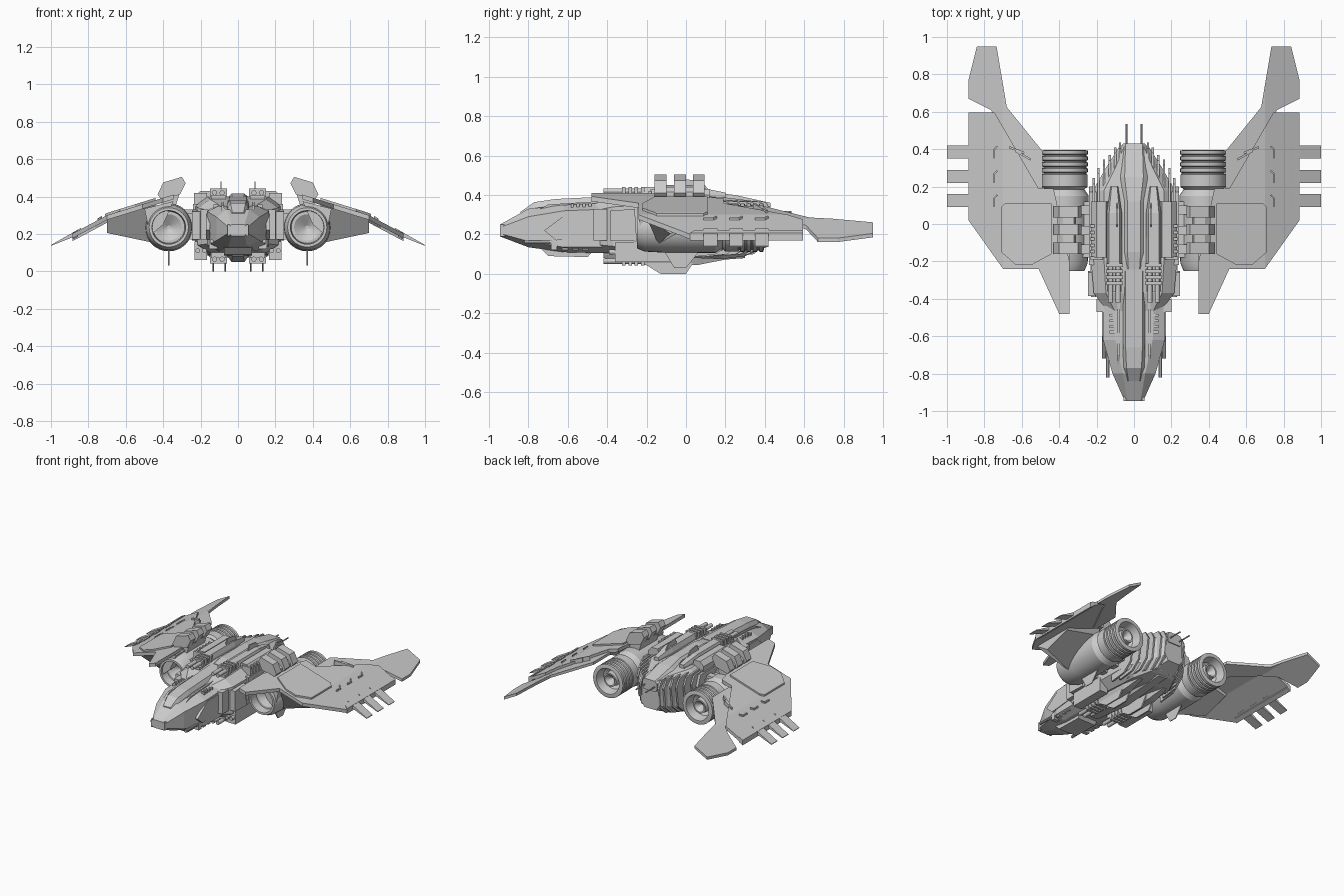
import bpy, bmesh, math

def finish(name, bm, mirror=True, smooth=False):
    bmesh.ops.recalc_face_normals(bm, faces=bm.faces[:])
    me = bpy.data.meshes.new(name)
    bm.to_mesh(me)
    bm.free()
    ob = bpy.data.objects.new(name, me)
    bpy.context.collection.objects.link(ob)
    if smooth:
        bpy.ops.object.select_all(action='DESELECT')
        ob.select_set(True)
        bpy.context.view_layer.objects.active = ob
        bpy.ops.object.shade_smooth_by_angle(angle=math.radians(25))
    if mirror:
        ob.modifiers.new("mirror", 'MIRROR')
    return ob

def skin(name, rings, mirror=True, smooth=False):
    """Join equal rings of points into a closed solid."""
    bm = bmesh.new()
    vs = [[bm.verts.new(p) for p in r] for r in rings]
    n = len(rings[0])
    for a, b in zip(vs, vs[1:]):
        for i in range(n):
            j = (i + 1) % n
            bm.faces.new((a[i], a[j], b[j], b[i]))
    bm.faces.new(vs[0])
    bm.faces.new(vs[-1])
    return finish(name, bm, mirror, smooth)

def prism(name, pts, axis, a, b, mirror=True):
    place = {'X': lambda u, v, w: (w, u, v), 'Y': lambda u, v, w: (u, w, v),
             'Z': lambda u, v, w: (u, v, w)}[axis]
    return skin(name, [[place(u, v, w) for u, v in pts] for w in (a, b)], mirror)

def box(name, x0, x1, y0, y1, z0, z1, mirror=True):
    return prism(name, [(x0, y0), (x1, y0), (x1, y1), (x0, y1)], 'Z', z0, z1, mirror)

def hull(name, sections, cx=0.0):
    """Eight-sided loft: y, mid/top/bottom half widths, four heights."""
    rings = []
    for y, w, wt, wb, zb, z1, z2, zt in sections:
        half = [(wt, zt), (w, z2), (w, z1), (wb, zb)]
        rings.append([(cx + x, y, z) for x, z in half] + [(cx - x, y, z) for x, z in half[::-1]])
    return skin(name, rings, mirror=cx != 0)

def lathe(name, prof, cx, cz, n=32, smooth=True):
    return skin(name, [[(cx + r * math.cos(t * math.tau / n), y, cz + r * math.sin(t * math.tau / n))
                        for t in range(n)] for y, r in prof], smooth=smooth)

def wing_z(x):
    return 0.30 + (0.7 - x) * (0.31 if x < 0.7 else 0.533)

def wing_plate(name, outline, up, down):
    """Flat outline draped on the drooping wing plane, thinning to the tip."""
    bm = bmesh.new()
    f = bm.faces.new([bm.verts.new((x, y, 0)) for x, y in outline])
    new = bmesh.ops.extrude_face_region(bm, geom=[f])["geom"]
    for v in new:
        if isinstance(v, bmesh.types.BMVert):
            v.co.z = 1
    bmesh.ops.bisect_plane(bm, geom=bm.verts[:] + bm.edges[:] + bm.faces[:],
                           plane_co=(0.7, 0, 0), plane_no=(1, 0, 0))
    for v in bm.verts:
        k = 0.15 if v.co.x > 0.95 else 1
        v.co.z = wing_z(v.co.x) + k * (up if v.co.z > 0.5 else down)
    return finish(name, bm)

# Nose, canopy and chin
hull("nose", [(-.945, .05, .035, .035, .19, .205, .235, .25),
              (-.80, .115, .06, .05, .135, .165, .29, .33),
              (-.62, .165, .10, .10, .11, .135, .32, .35),
              (-.25, .165, .11, .11, .10, .135, .335, .365)])
hull("canopy", [(-.84, .04, .03, .04, .27, .28, .295, .315),
                (-.77, .055, .04, .055, .27, .29, .335, .364),
                (-.66, .06, .045, .06, .27, .29, .355, .38),
                (-.25, .06, .045, .06, .27, .29, .37, .40)])
prism("chin", [(-.74, .13), (-.70, .09), (-.50, .085), (-.46, .13)], 'X', -.075, .075, False)
prism("cheek_armour", [(-.72, .22), (-.60, .31), (-.46, .31), (-.46, .19), (-.66, .17)], 'X', .15, .17)
for s in (-1, 1):
    box("nose_blade", s*.05 - .006, s*.05 + .006, -.945, -.80, .19, .25, False)
lathe("nose_cannon", [(-.82, .010), (-.60, .010)], .14, .16, 10)
for y in (-.67, -.615, -.56, -.51):
    box("chin_vent", .11, .155, y - .015, y + .015, .12, .17)
for i in range(4):
    box("neck_vent", .105, .13, -.585 + i * .03, -.57 + i * .03, .33, .358)
prism("canopy_rail", [(-.76, .32), (-.70, .352), (-.42, .37), (-.42, .33)], 'X', .075, .088)

# Main body
hull("main_body", [(-.47, .14, .10, .10, .12, .15, .32, .355),
                   (-.37, .215, .15, .15, .10, .14, .34, .385),
                   (-.20, .23, .16, .16, .09, .14, .35, .40),
                   (.18, .22, .16, .15, .075, .14, .34, .39),
                   (.30, .15, .10, .10, .09, .15, .32, .375),
                   (.42, .075, .05, .05, .14, .18, .31, .355)])
hull("spine", [(-.24, .045, .03, .045, .35, .36, .39, .40),
               (-.15, .05, .035, .05, .35, .36, .40, .415),
               (.12, .05, .035, .05, .35, .36, .40, .415),
               (.25, .075, .05, .07, .33, .34, .38, .40),
               (.43, .06, .045, .05, .28, .30, .34, .36)])
hull("belly_keel", [(-.42, .04, .04, .03, .08, .10, .12, .14), (-.1, .055, .055, .035, .05, .08, .12, .14),
                    (.3, .05, .05, .03, .08, .10, .12, .14)])
prism("intake_armour", [(-.385, .17), (-.385, .32), (-.26, .33), (-.25, .165)], 'X', .20, .245)
box("intake_frame", .155, .20, -.47, -.40, .17, .33)
prism("side_armour", [(-.22, .36), (.17, .36), (.20, .28), (.16, .19), (-.22, .19)], 'X', .20, .24)
prism("shoulder", [(.13, .36), (.15, .43), (.20, .43), (.23, .40), (.23, .34)], 'Y', -.18, .12)
for i in range(6):
    box("shoulder_vent", .165, .235, -.19 + i * .034, -.174 + i * .034, .35, .42)
box("lower_launcher", .165, .232, -.36, -.08, .06, .16)
for x in (.18, .216):
    lathe("launch_tube", [(-.39, .013), (-.2, .013)], x, .11, 12)

# Gun pods above and below the body
for tag, c, s in (("upper", .385, 1), ("lower", .10, -1)):
    z = sorted((c - s * .05, c + s * .055))
    m = [z[0], z[0] + .03, z[1] - .03, z[1]]
    hull(tag + "_gun_pod", [(-.22, .04, .028, .028, *m), (.06, .04, .028, .028, *m),
                            (.20, .02, .015, .015, *[c + (q - c) * .5 for q in m])], .105)
    for x in (.085, .125):
        lathe(tag + "_barrel", [(-.42, .014), (-.2, .014)], x, c + s * .035, 12)
    for i in range(4):
        box(tag + "_barrel_clamp", .06, .15, -.325 + i * .032, -.307 + i * .032,
            c + s * .035 - .022, c + s * .035 + .022)
    box(tag + "_barrel_cradle", .065, .145, -.36, -.2, c - .03, c + .02)
prism("upper_pod_fin", [(-.02, .43), (.0, .48), (.08, .47), (.12, .42)], 'X', .087, .094)
for x in (.068, .132):
    prism("belly_fin", [(-.21, .05), (-.13, 0), (.0, 0), (.04, .06), (.09, .12), (-.15, .12)],
          'X', x - .005, x + .005)

# Ribbed stern and antennas
for x, y in ((.04, .42), (.075, .435), (.10, .41), (.13, .37), (.16, .345), (.19, .30), (.215, .245)):
    prism("stern_rib", [(y, .31), (y - .03, .365), (y - .22, .38), (y - .22, .085), (y - .09, .10), (y - .02, .16)],
          'X', x - .006, x + .006)
lathe("antenna", [(.2, .005), (.535, .005)], .04, .315, 8)

# Engines with an open intake and a ribbed nozzle
engine = [(-.15, .01), (-.19, .07), (-.19, .085), (-.25, .09), (-.25, .105), (-.21, .122), (-.10, .128),
          (.15, .128), (.185, .105), (.20, .122), (.265, .122)]
for i in range(4):
    y = .268 + i * .032
    engine += [(y, .115), (y + .006, .115), (y + .009, .123), (y + .028, .123)]
engine += [(.395, .112), (.395, .094), (.33, .08), (.31, .055), (.37, .05), (.37, .04), (.33, .005)]
lathe("engine", engine, .37, .235)
prism("engine_fin", [(-.12, .13), (-.06, .03), (.0, .03), (.08, .13)], 'X', .367, .373)
for y in (-.16, -.06, .05):
    box("engine_strut", .2, .30, y, y + .05, .17, .33)
box("engine_bridge", .2, .28, -.18, .12, .22, .31)

# Tilted pods on top of the engines
for y in (-.16, -.06, .035):
    prism("engine_top_pod", [(.43, .41), (.40, .475), (.30, .505), (.28, .47), (.31, .41), (.41, .385)],
          'Y', y, y + .06)
prism("pod_rail", [(.41, .415), (.38, .44), (.32, .45), (.31, .42), (.34, .33), (.41, .33)], 'Y', -.13, .08)

# Wings
wing_plate("wing", [(.345, -.48), (.40, -.48), (.51, -.24), (.70, -.24), (.885, .02), (.885, .595),
                    (.745, .595), (.51, .19), (.43, .19), (.345, -.2)], 0, -.025)
wing_plate("wing_panel", [(.44, .11), (.69, .11), (.71, .09), (.71, -.15), (.63, -.22), (.55, -.22),
                          (.44, -.16)], .012, -.01)
skin("wing_root", [[(.44, -.22, .37), (.44, .17, .37), (.44, .15, .31), (.44, -.14, .15)],
                   [(.70, -.20, .285), (.70, .15, .285), (.70, .13, .265), (.70, -.08, .205)]])
prism("prong_root", [(.345, .375), (.50, .335), (.47, .19), (.40, .25)], 'Y', -.235, -.1)
for y in (.35, .22, .09):
    wing_plate("wing_feather", [(.84, y), (1, y), (1, y + .07), (.84, y + .07)], .006, -.026)
    wing_plate("feather_clip", [(.745, y), (.752, y), (.752, y + .05), (.735, y + .068), (.727, y + .063),
                                (.745, y + .045)], .01, -.005)
wing_plate("wing_edge", [(.855, .045), (.885, .02), (.885, .595), (.855, .595)], .006, -.032)

# Swept tail fins and their hinges
wing_plate("tail_fin", [(.49, .19), (.52, .19), (.765, .61), (.885, .67), (.885, .77), (.84, .95),
                        (.735, .95), (.68, .625), (.49, .39)], -.02, -.04)
for t in (0, .035):
    wing_plate("fin_hinge", [(.555 + t, .34 + t), (.635 + t, .385 + t * .6), (.63 + t, .395 + t * .6),
                             (.55 + t, .35 + t)], .012, -.025)
